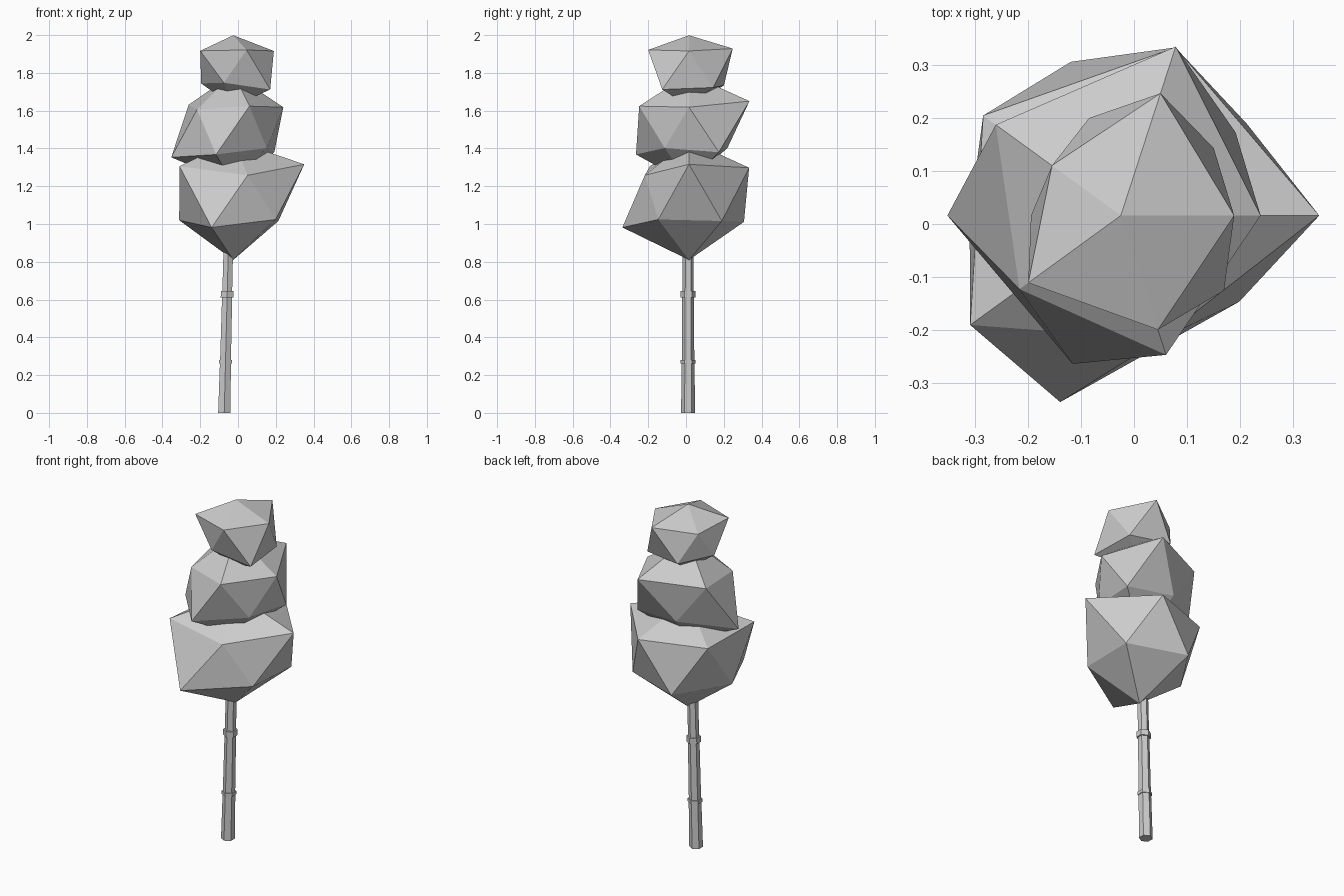
import bpy
import bmesh
import math
from mathutils import Vector

cube = bpy.data.objects.get("Cube")
if cube:
    bpy.data.objects.remove(cube, do_unlink=True)

grey = bpy.data.materials.new("plain_grey")
grey.use_nodes = True
colour = (0.6, 0.6, 0.6, 1)
grey.diffuse_color = colour
grey.node_tree.nodes["Principled BSDF"].inputs["Base Color"].default_value = colour


def finish(bm, name):
    bmesh.ops.recalc_face_normals(bm, faces=bm.faces)
    mesh = bpy.data.meshes.new(name)
    bm.to_mesh(mesh)
    bm.free()
    mesh.materials.append(grey)
    obj = bpy.data.objects.new(name, mesh)
    bpy.context.collection.objects.link(obj)
    return obj


def foliage(name, height, top, upper, lower, bottom):
    """Squashed icosahedron whose corners are pulled in or out along their rays."""
    bm = bmesh.new()
    ring, rise, squash = 2 / math.sqrt(5), 0.4, 0.895
    points = [Vector((0, 0, top * squash)), Vector((0, 0, -bottom * squash))]
    for radii, side, turn in ((upper, 1, 0), (lower, -1, 36)):
        for i, r in enumerate(radii):
            a = math.radians(72 * i + turn)
            points.append(Vector((ring * math.cos(a), ring * math.sin(a), side * rise)) * r)
    v = [bm.verts.new(p + Vector((-0.025, 0.016, height))) for p in points]
    up, low = v[2:7], v[7:12]
    for i in range(5):
        j = (i + 1) % 5
        bm.faces.new((v[0], up[i], up[j]))
        bm.faces.new((up[i], low[i], up[j]))
        bm.faces.new((low[i], low[j], up[j]))
        bm.faces.new((v[1], low[j], low[i]))
    return finish(bm, name)


# Three stacked clumps; ring radii run anticlockwise from +x
foliage("lower_foliage", 1.148, 0.33, (0.42, 0.374, 0.36, 0.394, 0.275),
        (0.33, 0.342, 0.32, 0.415, 0.31), 0.378)
foliage("middle_foliage", 1.5, 0.33, (0.296, 0.376, 0.327, 0.265, 0.31),
        (0.3, 0.24, 0.367, 0.33, 0.245), 0.32)
foliage("upper_foliage", 1.82, 0.2, (0.24, 0.272, 0.18, 0.242, 0.254),
        (0.243, 0.217, 0.19, 0.18, 0.27), 0.22)

# Leaning six-sided trunk with two collars, as (height, radius)
profile = [(0, 0.037), (0.262, 0.034), (0.262, 0.039), (0.28, 0.039), (0.28, 0.033),
           (0.612, 0.031), (0.612, 0.039), (0.645, 0.039), (0.645, 0.03), (0.9, 0.029)]
bm = bmesh.new()
rings = []
for z, r in profile:
    lean = -0.073 + 0.025 * z
    rings.append([bm.verts.new((lean + r * math.sin(math.tau * i / 6),
                                0.011 + r * math.cos(math.tau * i / 6), z)) for i in range(6)])
for a, b in zip(rings, rings[1:]):
    for i in range(6):
        j = (i + 1) % 6
        bm.faces.new((a[i], a[j], b[j], b[i]))
bm.faces.new(rings[0])
bm.faces.new(rings[-1])
finish(bm, "trunk")
